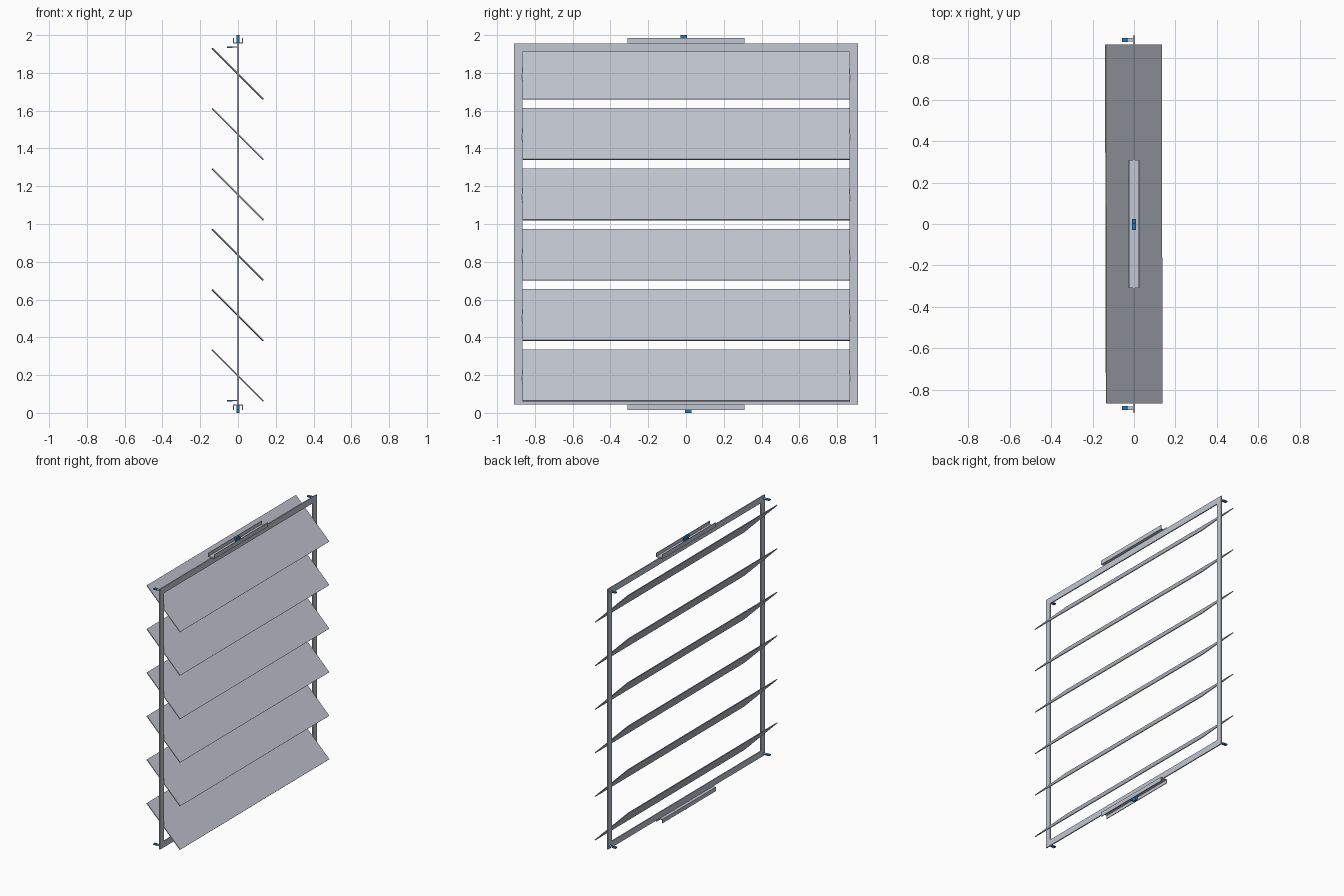
import bpy, bmesh, math
from mathutils import Matrix

cube = bpy.data.objects.get("Cube")
if cube:
    bpy.data.objects.remove(cube, do_unlink=True)


def material(name, rgb):
    m = bpy.data.materials.new(name)
    m.use_nodes = True
    color = (*rgb, 1)
    m.diffuse_color = color
    m.node_tree.nodes["Principled BSDF"].inputs["Base Color"].default_value = color
    return m


METAL = material("pale grey metal", (0.54, 0.57, 0.64))
BLUE = material("blue plastic", (0.015, 0.19, 0.5))


def add_box(bm, x, y, z):
    """Box between the (low, high) pairs on each axis."""
    size = [b - a for a, b in (x, y, z)]
    mid = [(a + b) / 2 for a, b in (x, y, z)]
    bmesh.ops.create_cube(bm, size=1, matrix=Matrix.Translation(mid) @ Matrix.Diagonal((*size, 1)))


def part(name, boxes, mat):
    bm = bmesh.new()
    for b in boxes:
        add_box(bm, *b)
    mesh = bpy.data.meshes.new(name)
    bm.to_mesh(mesh)
    bm.free()
    mesh.materials.append(mat)
    ob = bpy.data.objects.new(name, mesh)
    bpy.context.collection.objects.link(ob)
    return ob


# Flat rectangular frame
W, H, BAR, T = 0.91, 0.955, 0.045, 0.004
mid = 1.0
frame = [((-T, T), (-W, W), (mid + H - BAR, mid + H)),
         ((-T, T), (-W, W), (mid - H, mid - H + BAR))]
for a, b in ((-W, -W + BAR), (W - BAR, W)):
    frame.append(((-T, T), (a, b), (mid - H + BAR, mid + H - BAR)))
part("frame", frame, METAL)

# Six tilted slats
for i in range(6):
    slat = part(f"slat_{i + 1}", [((-0.191, 0.191), (-0.867, 0.867), (-0.003, 0.003))], METAL)
    slat.location = (-0.001, 0, 0.198 + 0.3195 * i)
    slat.rotation_euler = (0, math.radians(45), math.radians(0.13))

# Channels with sliding pins, top and bottom (bottom is the top turned over)
for label, turn in (("top", 0), ("bottom", math.pi)):
    channel = part(label + "_channel", [
        ((-0.026, 0.026), (-0.31, 0.31), (0.955, 0.962)),
        ((-0.026, -0.021), (-0.31, 0.31), (0.962, 0.985)),
        ((0.021, 0.026), (-0.31, 0.31), (0.962, 0.985)),
    ], METAL)
    pin = part(label + "_pin", [
        ((-0.009, 0.009), (-0.024, 0.024), (0.962, 0.984)),
        ((-0.009, 0.009), (-0.028, 0.004), (0.984, 1.0)),
    ], BLUE)
    for ob in (channel, pin):
        ob.location.z = mid
        ob.rotation_euler.x = turn

# Small corner clips on the back of the frame
for y, side in ((-0.89, "front"), (0.89, "rear")):
    for z, level in ((0.065, "lower"), (1.937, "upper")):
        part(f"{level}_{side}_clip_tab",
             [((-0.028, 0), (y - 0.009, y + 0.009), (z - 0.003, z + 0.003))], METAL)
        part(f"{level}_{side}_clip",
             [((-0.058, -0.028), (y - 0.01, y + 0.01), (z - 0.004, z + 0.004))], BLUE)
